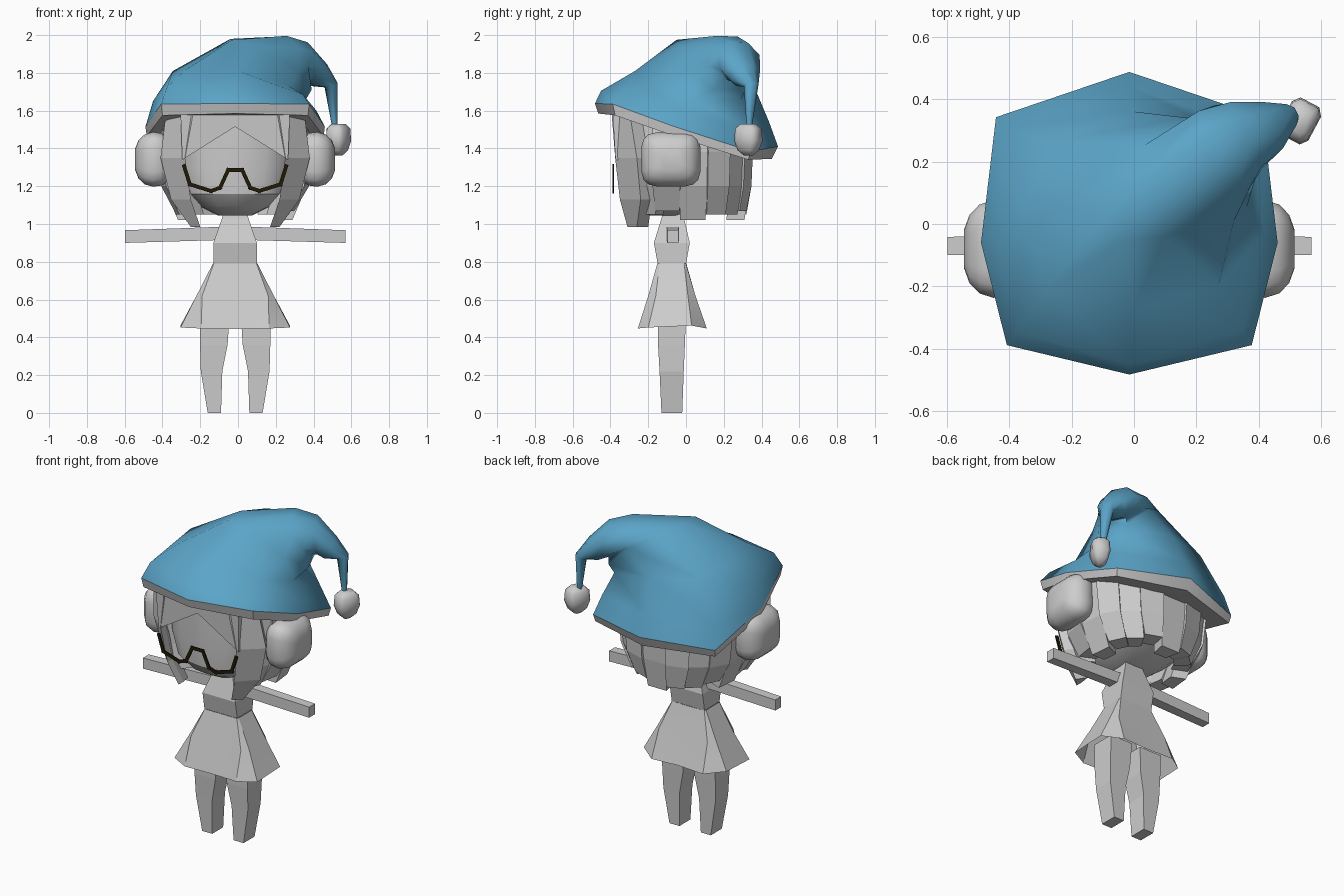
import bpy, bmesh, math
from mathutils import Vector

if "Cube" in bpy.data.objects:
    bpy.data.objects.remove(bpy.data.objects["Cube"])

CX = -0.015  # body centre line


def material(name, rgb):
    m = bpy.data.materials.new(name)
    m.diffuse_color = (*rgb, 1)
    m.use_nodes = True
    m.node_tree.nodes["Principled BSDF"].inputs["Base Color"].default_value = m.diffuse_color
    return m


GREY = material("pale grey", (0.61, 0.61, 0.61))
BLUE = material("hat blue", (0.105, 0.375, 0.58))
BLACK = material("frame black", (0.015, 0.01, 0.002))


def finish(name, bm, mat, angle=None):
    bmesh.ops.recalc_face_normals(bm, faces=bm.faces)
    me = bpy.data.meshes.new(name)
    bm.to_mesh(me)
    bm.free()
    me.materials.append(mat)
    ob = bpy.data.objects.new(name, me)
    bpy.context.collection.objects.link(ob)
    if angle:
        bpy.ops.object.select_all(action='DESELECT')
        ob.select_set(True)
        bpy.context.view_layer.objects.active = ob
        bpy.ops.object.shade_smooth_by_angle(angle=math.radians(angle))
    return ob


def loft(name, rings, mat, caps=(True, True), angle=None):
    """Skin a row of closed rings with equal point counts."""
    bm = bmesh.new()
    vs = [[bm.verts.new(p) for p in r] for r in rings]
    n = len(rings[0])
    for a, b in zip(vs, vs[1:]):
        for i in range(n):
            j = (i + 1) % n
            bm.faces.new((a[i], a[j], b[j], b[i]))
    if caps[0]:
        bm.faces.new(vs[0])
    if caps[1]:
        bm.faces.new(vs[-1])
    return finish(name, bm, mat, angle)


def rect(x0, x1, y0, y1, z):
    return [(x0, y0, z), (x1, y0, z), (x1, y1, z), (x0, y1, z)]


def mirrored(half):
    """Front-to-back half ring (left side) completed on the right."""
    return [(CX + x, y, z) for x, y, z in half] + \
           [(CX - x, y, z) for x, y, z in half[-2:0:-1]]


def soft(v, power):
    return math.copysign(abs(v) ** power, v)


def oval(rx, ry, cy, z, n=16, power=0.75):
    angles = [2 * math.pi * i / n for i in range(n)]
    return [(CX + rx * soft(math.cos(a), power), cy + ry * soft(math.sin(a), power), z)
            for a in angles]


# legs and arms
for side, s in (("left", -1), ("right", 1)):
    def leg_ring(a, b, y0, y1, z):
        x0, x1 = sorted((CX + s * a, CX + s * b))
        return rect(x0, x1, y0, y1, z)
    loft(side + "_leg", [leg_ring(0.075, 0.145, -0.13, -0.02, 0),
                         leg_ring(0.068, 0.182, -0.14, -0.012, 0.22),
                         leg_ring(0.04, 0.186, -0.148, -0.006, 0.36),
                         leg_ring(0.03, 0.186, -0.15, 0, 0.52)], GREY)
    arm = []
    for x, z0, z1, hy in ((0.08, 0.915, 0.985, 0.033), (0.583, 0.9, 0.967, 0.029)):
        arm.append([(CX + s * x, -0.07 + dy * hy, z)
                    for dy, z in ((-1, z0), (1, z0), (1, z1), (-1, z1))])
    loft(side + "_arm", arm, GREY)

# torso and neck
loft("torso", [rect(CX - 0.115, CX + 0.115, -0.15, 0, 0.79),
               rect(CX - 0.115, CX + 0.115, -0.17, 0.02, 0.9),
               rect(CX - 0.07, CX + 0.07, -0.13, -0.01, 1.03),
               rect(CX - 0.05, CX + 0.05, -0.11, -0.03, 1.12)], GREY)

# flared skirt, open below
hem = mirrored([(0, -0.245, 0.445), (-0.18, -0.255, 0.447), (-0.29, -0.2, 0.452),
                (-0.29, 0.03, 0.462), (-0.18, 0.11, 0.447), (0, 0.1, 0.45)])
hips = mirrored([(0, -0.2, 0.62), (-0.175, -0.2, 0.62), (-0.205, -0.16, 0.62),
                 (-0.205, 0.01, 0.62), (-0.17, 0.05, 0.62), (0, 0.05, 0.62)])
waist = mirrored([(0, -0.152, 0.79), (-0.113, -0.152, 0.79), (-0.118, -0.14, 0.79),
                  (-0.118, -0.01, 0.79), (-0.113, 0, 0.79), (0, 0.002, 0.79)])
loft("skirt", [hem, hips, waist], GREY, caps=(False, False), angle=25)

# head under the hair
loft("head", [oval(0.09, 0.08, -0.12, 1.045), oval(0.19, 0.2, -0.09, 1.095),
              oval(0.28, 0.31, -0.03, 1.16), oval(0.33, 0.335, -0.015, 1.3),
              oval(0.34, 0.34, -0.01, 1.6)], GREY, angle=30)

# hair strands around the sides and back
COUNT = 13
for i in range(COUNT):
    a0 = math.radians(-42 + 264 * i / COUNT)
    a1 = math.radians(-42 + 264 * (i + 1) / COUNT)
    drop = (1.05, 1.07, 1.02, 1.05)[i % 4]
    out = (0.0, 0.03)[i % 2]
    rings = []
    for z, k, rx in ((1.6, 0.94, 0.41), (1.38, 0.98, 0.41), (1.2, 0.96, 0.395), (drop, 0.89, 0.34)):
        mid, half = (a0 + a1) / 2, (a1 - a0) / 2 * (0.98 if z == drop else 1.04)
        ring = []
        for a, r in ((mid - half, k + out), (mid + half, k + out),
                     (mid + half, k - 0.26), (mid - half, k - 0.26)):
            ring.append((CX + rx * r * soft(math.cos(a), 0.88),
                         -0.02 + 0.375 * r * soft(math.sin(a), 0.88), z))
        rings.append(ring)
    loft(f"hair_strand_{i + 1}", rings, GREY)

# long front locks framing the face
for side, s in (("left", -1), ("right", 1)):
    rings = []
    for z, xo, xi, yo, yi in ((1.6, 0.365, 0.22, -0.3, -0.395),
                              (1.35, 0.395, 0.265, -0.26, -0.375),
                              (1.13, 0.34, 0.235, -0.24, -0.35),
                              (0.985, 0.235, 0.185, -0.26, -0.31)):
        rings.append([(CX + s * xo, yo, z), (CX + s * xi, yi, z),
                      (CX + s * xi, yi + 0.05, z), (CX + s * (xo - 0.04), yo + 0.06, z)])
    loft(side + "_front_lock", rings, GREY)

# parted fringe
fringe = [(-0.29, 1.6), (-0.28, 1.34), (0, 1.515), (0.28, 1.34), (0.29, 1.6)]
loft("fringe", [[(CX + x, y - 0.06 * (z - 1.5), z) for x, z in fringe]
                for y in (-0.383, -0.335)], GREY)

# spectacle frame: thin bars along a bent line
bm = bmesh.new()
half = [(0, 1.286), (0.037, 1.286), (0.08, 1.192), (0.128, 1.175), (0.24, 1.21), (0.27, 1.305)]
line = [Vector((CX - x, 0, z)) for x, z in half[::-1]] + \
       [Vector((CX + x, 0, z)) for x, z in half[1:]]
for p, q in zip(line, line[1:]):
    d = (q - p).normalized() * 0.01
    n = Vector((-d.z, 0, d.x))
    quad = (p - d - n, q + d - n, q + d + n, p - d + n)
    f, b = [[bm.verts.new(c + Vector((0, y, 0))) for c in quad] for y in (-0.388, -0.38)]
    bm.faces.new(f)
    bm.faces.new(b)
    for i in range(4):
        bm.faces.new((f[i], f[i - 1], b[i - 1], b[i]))
finish("spectacle_frame", bm, BLACK)

# ear muffs: rounded pads narrowing outwards
for side, s in (("left", -1), ("right", 1)):
    rings = []
    for x, k in ((0.36, 0.84), (0.39, 0.96), (0.435, 1), (0.48, 0.91), (0.512, 0.7), (0.529, 0.4)):
        angles = [2 * math.pi * (i + 0.5) / 16 for i in range(16)]
        rings.append([(CX + s * x, -0.08 + 0.158 * k * soft(math.cos(a), 0.5),
                       1.342 + 0.146 * k * soft(math.sin(a), 0.5)) for a in angles])
    loft(side + "_ear_muff", rings, GREY, angle=60)

# hat trim
trim_low = mirrored([(0, -0.465, 1.585), (-0.385, -0.375, 1.575), (-0.468, -0.06, 1.465),
                     (-0.42, 0.33, 1.34), (0, 0.455, 1.345)])
trim_top = mirrored([(0, -0.482, 1.638), (-0.392, -0.388, 1.635), (-0.475, -0.06, 1.515),
                     (-0.427, 0.342, 1.385), (0, 0.487, 1.41)])
loft("hat_trim", [trim_low, trim_top], GREY, caps=(True, False), angle=40)

# floppy hat: crown rings, then a tail bending right and down
lower = [(CX, -0.45, 1.705), (-0.375, -0.345, 1.725), (-0.45, -0.04, 1.65),
         (-0.415, 0.31, 1.52), (CX, 0.44, 1.54),
         (0.37, 0.31, 1.51), (0.415, -0.03, 1.6), (0.345, -0.34, 1.685)]
crown = [(0, -0.27, 1.81), (-0.28, -0.21, 1.815), (-0.345, 0.02, 1.81), (-0.28, 0.26, 1.76),
         (0, 0.36, 1.73), (0.3, 0.29, 1.66), (0.36, 0.05, 1.66), (0.27, -0.2, 1.73)]
peak = [(0.1, -0.04, 1.94), (-0.03, -0.05, 1.975), (-0.04, 0.08, 1.98), (0.03, 0.25, 1.95),
        (0.17, 0.34, 1.87), (0.32, 0.32, 1.72), (0.39, 0.15, 1.71), (0.32, 0.01, 1.81)]
BEND = math.radians(25)


def tail_ring(c, r1, r2, tilt):
    d = Vector((math.cos(BEND), math.sin(BEND), 0))
    u = Vector((-math.sin(BEND), math.cos(BEND), 0))
    t = math.radians(tilt)
    e = d * math.cos(t) - Vector((0, 0, 1)) * math.sin(t)
    return [Vector(c) + e * r1 * math.cos(a) + u * r2 * math.sin(a)
            for a in (math.radians(-90 - 45 * i) - BEND for i in range(8))]


tail = [tail_ring((0.29, 0.24, 1.88), 0.14, 0.155, 62),
        tail_ring((0.36, 0.285, 1.857), 0.112, 0.125, 85),
        tail_ring((0.43, 0.31, 1.788), 0.07, 0.09, 118),
        tail_ring((0.493, 0.345, 1.735), 0.036, 0.04, 160),
        tail_ring((0.512, 0.335, 1.52), 0.015, 0.015, 180)]
loft("hat", [trim_top, lower, crown, peak] + tail, BLUE, caps=(False, True), angle=75)

# squarish bobble at the tip, turned about the vertical
turn = math.radians(-28)
rings = []
for z, k in ((1.53, 0.55), (1.505, 0.93), (1.44, 1), (1.39, 0.75), (1.362, 0.3)):
    ring = []
    for i in range(8):
        a = math.pi * (i + 0.5) / 4
        x = 0.055 * k * soft(math.cos(a), 0.5)
        y = 0.07 * k * soft(math.sin(a), 0.5)
        ring.append((0.532 + x * math.cos(turn) - y * math.sin(turn),
                     0.33 + x * math.sin(turn) + y * math.cos(turn), z))
    rings.append(ring)
loft("hat_bobble", rings, GREY, angle=60)
